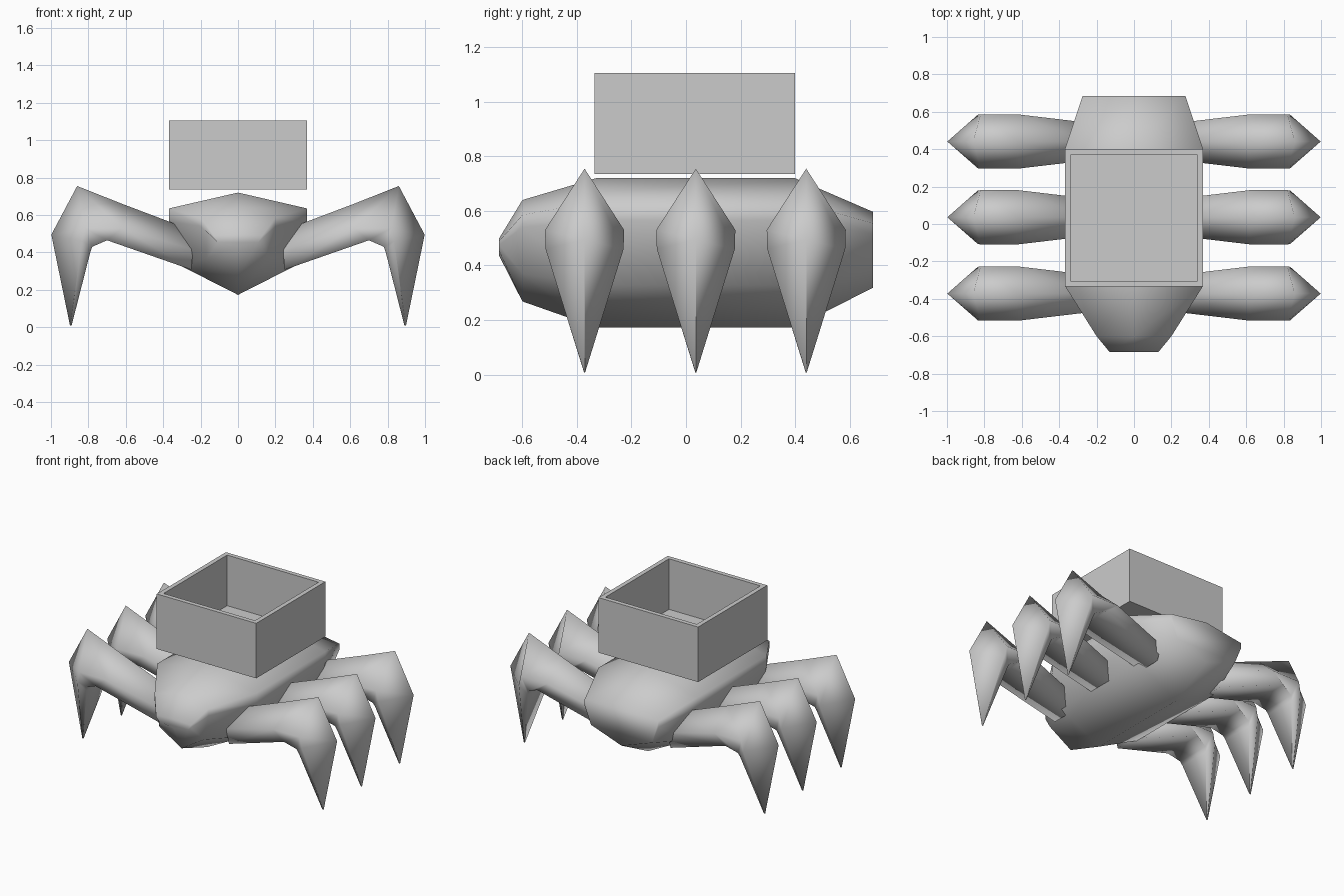
import bpy, bmesh, math

if "Cube" in bpy.data.objects:
    bpy.data.objects.remove(bpy.data.objects["Cube"])

grey = bpy.data.materials.new("light_grey")
grey.diffuse_color = (0.6, 0.6, 0.6, 1)
grey.use_nodes = True
grey.node_tree.nodes["Principled BSDF"].inputs["Base Color"].default_value = grey.diffuse_color


def finish(name, bm, angle=None):
    """Turn a bmesh into a named object, optionally smooth shaded."""
    bmesh.ops.recalc_face_normals(bm, faces=bm.faces[:])
    mesh = bpy.data.meshes.new(name)
    bm.to_mesh(mesh)
    bm.free()
    mesh.materials.append(grey)
    obj = bpy.data.objects.new(name, mesh)
    bpy.context.collection.objects.link(obj)
    if angle:
        bpy.ops.object.select_all(action='DESELECT')
        obj.select_set(True)
        bpy.context.view_layer.objects.active = obj
        bpy.ops.object.shade_smooth_by_angle(angle=math.radians(angle))
    return obj


def loft(bm, rings):
    """Skin a list of equal closed rings and cap both ends."""
    rows = [[bm.verts.new(p) for p in ring] for ring in rings]
    n = len(rows[0])
    for a, b in zip(rows, rows[1:]):
        for i in range(n):
            j = (i + 1) % n
            bm.faces.new((a[i], a[j], b[j], b[i]))
    bm.faces.new(rows[0])
    bm.faces.new(rows[-1])


# Body: ridged keel-shaped hull, tapering to both ends
def hull_section(y, top, w, upper, lower, w2, side, bottom):
    return [(0, y, top), (w, y, upper), (w, y, lower), (w2, y, side),
            (0, y, bottom), (-w2, y, side), (-w, y, lower), (-w, y, upper)]


bm = bmesh.new()
loft(bm, [
    hull_section(-0.685, 0.50, 0.13, 0.49, 0.475, 0.107, 0.453, 0.435),
    hull_section(-0.60, 0.64, 0.20, 0.585, 0.54, 0.165, 0.37, 0.268),
    hull_section(-0.33, 0.72, 0.37, 0.635, 0.565, 0.305, 0.328, 0.173),
    hull_section(0.40, 0.72, 0.37, 0.635, 0.565, 0.305, 0.328, 0.173),
    hull_section(0.685, 0.597, 0.275, 0.555, 0.515, 0.227, 0.398, 0.318),
])
finish("body", bm, 179)


# Legs: roofed thigh, bent knee and pointed shin
def leg_section(y, top, upper, lower):
    (tx, tz), (ux, uw, uz), (lx, lw, lz) = top, upper, lower
    return [(tx, y, tz), (ux, y + uw, uz), (lx, y + lw, lz),
            (lx, y - lw, lz), (ux, y - uw, uz)]


for side, side_name in ((1, "right"), (-1, "left")):
    for y, place in ((-0.372, "front"), (0.036, "middle"), (0.441, "rear")):
        bm = bmesh.new()
        rings = [
            leg_section(y, (0.25, 0.52), (0.24, 0.10, 0.415), (0.25, 0.08, 0.308)),
            leg_section(y, (0.62, 0.66), (0.62, 0.145, 0.53), (0.70, 0.14, 0.465)),
            leg_section(y, (0.86, 0.755), (0.82, 0.145, 0.53), (0.78, 0.12, 0.43)),
            leg_section(y, (0.998, 0.495), (0.835, 0.143, 0.46), (0.79, 0.11, 0.40)),
            leg_section(y, (0.898, 0.008), (0.894, 0.002, 0.008), (0.89, 0.002, 0.008)),
        ]
        loft(bm, [[(side * px, py, pz) for px, py, pz in r] for r in rings])
        finish(f"{place}_{side_name}_leg", bm, 120)

# Open cargo box above the back
bm = bmesh.new()


def rectangle(inset, z):
    x, y0, y1 = 0.37 - inset, -0.335 + inset, 0.40 - inset
    return [(-x, y0, z), (x, y0, z), (x, y1, z), (-x, y1, z)]


loft(bm, [rectangle(0, 0.736), rectangle(0, 1.106),
          rectangle(0.03, 1.106), rectangle(0.03, 0.766)])
finish("cargo_box", bm)
